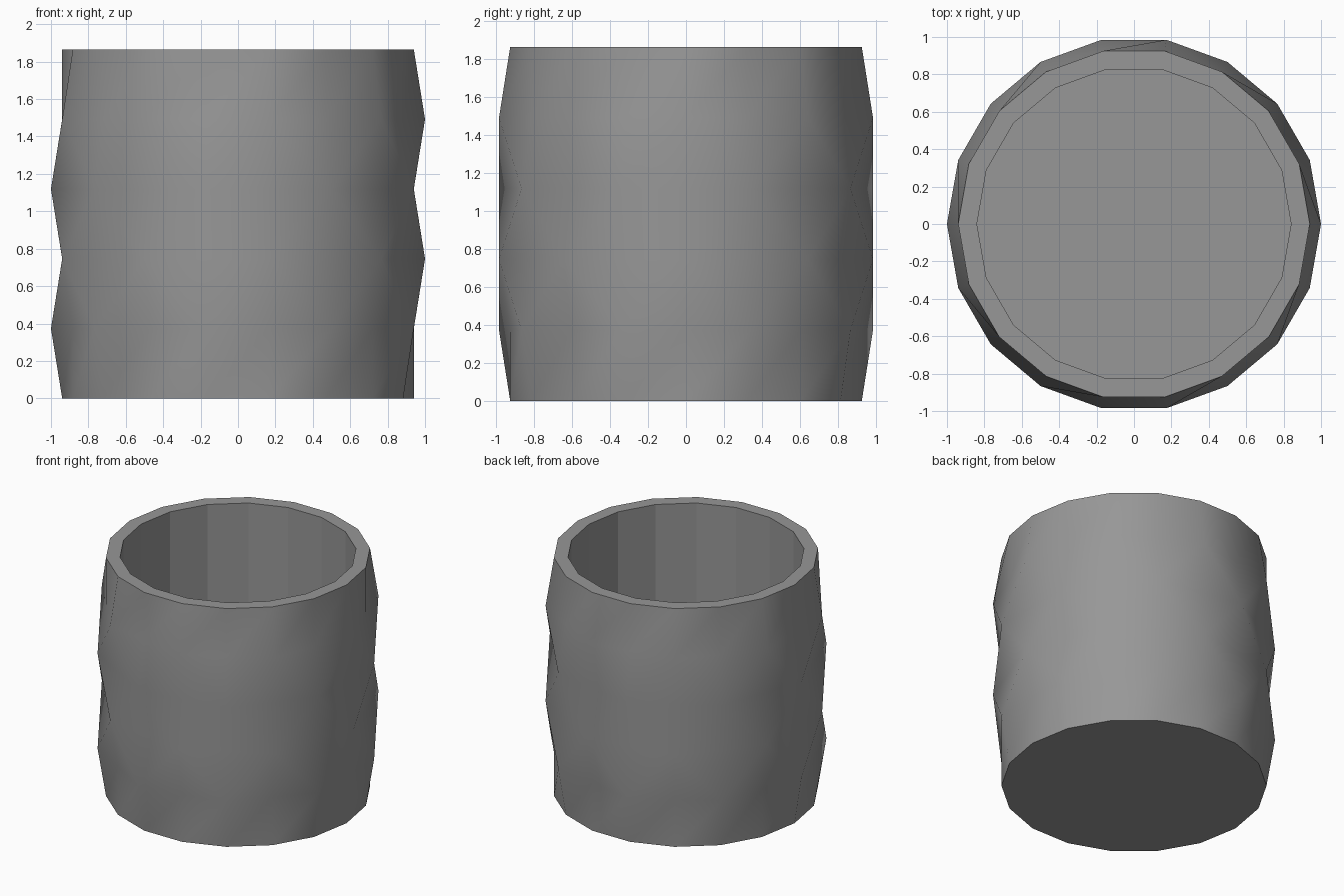
import bpy, bmesh
from math import cos, sin, tau

if "Cube" in bpy.data.objects:
    bpy.data.objects.remove(bpy.data.objects["Cube"])

SIDES, ROWS = 18, 5
HEIGHT, FLOOR = 1.865, 0.1
R_BASE, R_BUMP, R_INNER = 0.94, 1.0, 0.84

bm = bmesh.new()


def ring(z, radius_of):
    return [bm.verts.new((radius_of(i) * cos(tau * i / SIDES),
                          radius_of(i) * sin(tau * i / SIDES), z))
            for i in range(SIDES)]


def bridge(a, b):
    for i in range(SIDES):
        j = (i + 1) % SIDES
        bm.faces.new((a[i], a[j], b[j], b[i]))


def bridge_ridged(a, b, row):
    """Smooth band whose inner quads are split along the line joining bumps."""
    for i in range(SIDES):
        j = (i + 1) % SIDES
        if (i + row) % 2 == 0 or row in (0, ROWS - 1):
            tris = (a[i], a[j], b[j]), (a[i], b[j], b[i])
        else:
            tris = (a[i], a[j], b[i]), (a[j], b[j], b[i])
        for tri in tris:
            bm.faces.new(tri).smooth = True


# Knurled outer wall: bumps alternate like a checkerboard, plain at both ends
def outer_radius(row):
    plain = row in (0, ROWS)
    return lambda i: R_BUMP if not plain and (i + row) % 2 == 0 else R_BASE


outer = [ring(HEIGHT * r / ROWS, outer_radius(r)) for r in range(ROWS + 1)]
for row in range(ROWS):
    bridge_ridged(outer[row], outer[row + 1], row)

# Flat rim, faceted inner wall, floor and underside
inner_top = ring(HEIGHT, lambda i: R_INNER)
inner_low = ring(FLOOR, lambda i: R_INNER)
bridge(outer[-1], inner_top)
bridge(inner_top, inner_low)
bm.faces.new(inner_low)
bm.faces.new(outer[0][::-1])

mesh = bpy.data.meshes.new("knurled_cup")
bm.to_mesh(mesh)
bm.free()
cup = bpy.data.objects.new("knurled_cup", mesh)
bpy.context.collection.objects.link(cup)

# Dark grey finish
grey = bpy.data.materials.new("dark_grey")
grey.diffuse_color = (0.31, 0.31, 0.31, 1)
grey.use_nodes = True
grey.node_tree.nodes["Principled BSDF"].inputs["Base Color"].default_value = grey.diffuse_color
mesh.materials.append(grey)
